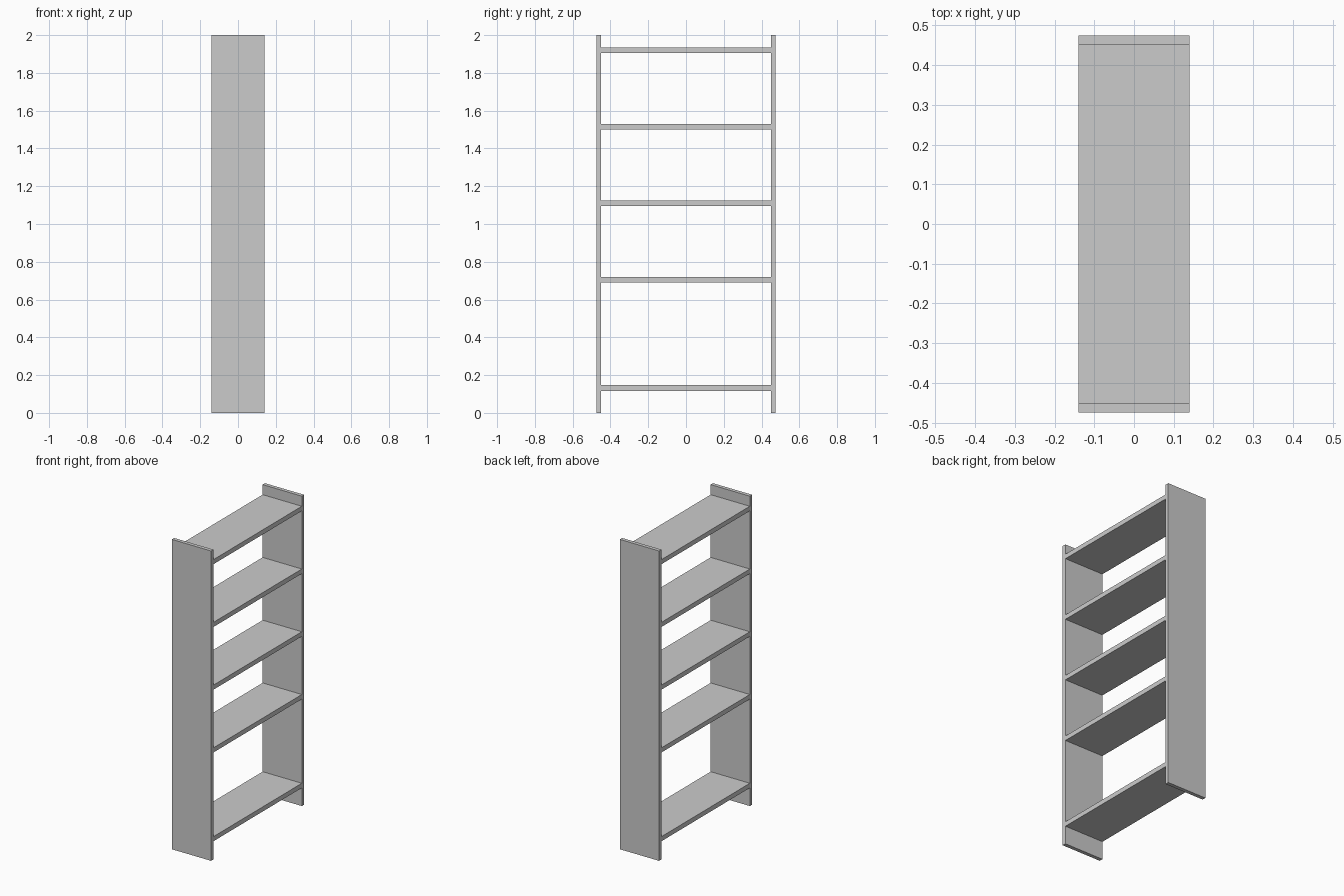
import bpy

cube = bpy.data.objects.get("Cube")
if cube:
    bpy.data.objects.remove(cube, do_unlink=True)

# Overall sizes
DEPTH, WIDTH, HEIGHT = 0.28, 0.95, 2.0
PANEL = 0.024
SHELF = 0.03

# Single painted grey finish
grey = bpy.data.materials.new("light_grey")
grey.use_nodes = True
colour = (0.6, 0.6, 0.6, 1)
grey.diffuse_color = colour
grey.node_tree.nodes["Principled BSDF"].inputs["Base Color"].default_value = colour


def board(name, size, centre):
    bpy.ops.mesh.primitive_cube_add(size=1, location=centre)
    obj = bpy.context.object
    obj.name = name
    obj.scale = size
    bpy.ops.object.transform_apply(location=False, rotation=False, scale=True)
    obj.data.materials.append(grey)
    return obj


# Upright side panels
for name, side in (("front_side_panel", -1), ("back_side_panel", 1)):
    board(name, (DEPTH, PANEL, HEIGHT),
          (0, side * (WIDTH - PANEL) / 2, HEIGHT / 2))

# Shelves fitted between the panels
for i, z in enumerate((0.132, 0.705, 1.11, 1.515, 1.92)):
    board(f"shelf_{i + 1}", (DEPTH, WIDTH - 2 * PANEL, SHELF), (0, 0, z))
